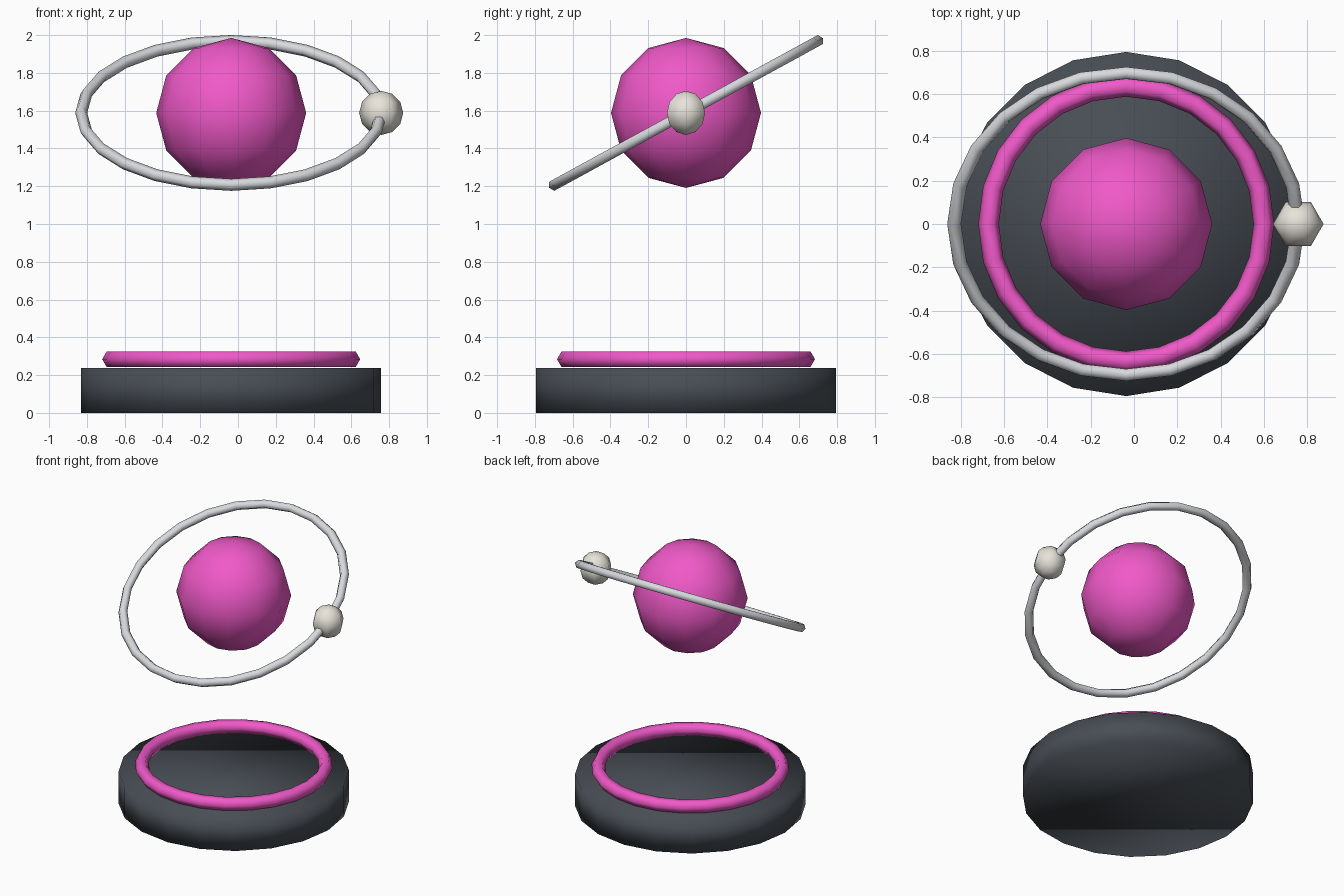
import bpy
import math

if "Cube" in bpy.data.objects:
    bpy.data.objects.remove(bpy.data.objects["Cube"])

S = 0.794      # overall unit
CX = -0.036    # axis of the stand and globe
GLOBE_Z = 2 * S


def material(name, rgb):
    m = bpy.data.materials.new(name)
    m.diffuse_color = (*rgb, 1)
    m.use_nodes = True
    m.node_tree.nodes["Principled BSDF"].inputs["Base Color"].default_value = m.diffuse_color
    return m


def finish(name, mat=None):
    ob = bpy.context.object
    ob.name = name
    bpy.ops.object.shade_smooth()
    if mat:
        ob.data.materials.append(mat)
    return ob


pink = material("pink", (0.87, 0.10, 0.58))
dark = material("dark_grey", (0.065, 0.075, 0.09))
pale = material("pale_stone", (0.80, 0.77, 0.70))
silver = material("silver", (0.69, 0.70, 0.73))

# round base, 20 sides
bpy.ops.mesh.primitive_cylinder_add(vertices=20, radius=S, depth=0.3 * S,
                                    location=(CX, 0, 0.15 * S))
finish("base", dark)

# glowing ring on the base
bpy.ops.mesh.primitive_torus_add(major_segments=24, minor_segments=6,
                                 major_radius=0.8 * S, minor_radius=0.06 * S,
                                 location=(CX, 0, 0.284))
finish("base_ring", pink)

# floating globe
bpy.ops.mesh.primitive_uv_sphere_add(segments=12, ring_count=6, radius=0.5 * S,
                                     location=(CX, 0, GLOBE_Z))
finish("globe", pink)

# tilted orbit ring
bpy.ops.mesh.primitive_torus_add(major_segments=24, minor_segments=6,
                                 major_radius=S, minor_radius=0.04 * S,
                                 location=(CX, 0, GLOBE_Z), rotation=(0.5, 0, 0))
finish("orbit_ring", silver)

# small moon on the orbit, six sides with corners towards front and back
bpy.ops.mesh.primitive_uv_sphere_add(segments=6, ring_count=6, radius=0.147 * S,
                                     location=(CX + S, 0, GLOBE_Z),
                                     rotation=(0, 0, math.radians(30)))
finish("moon", pale)
